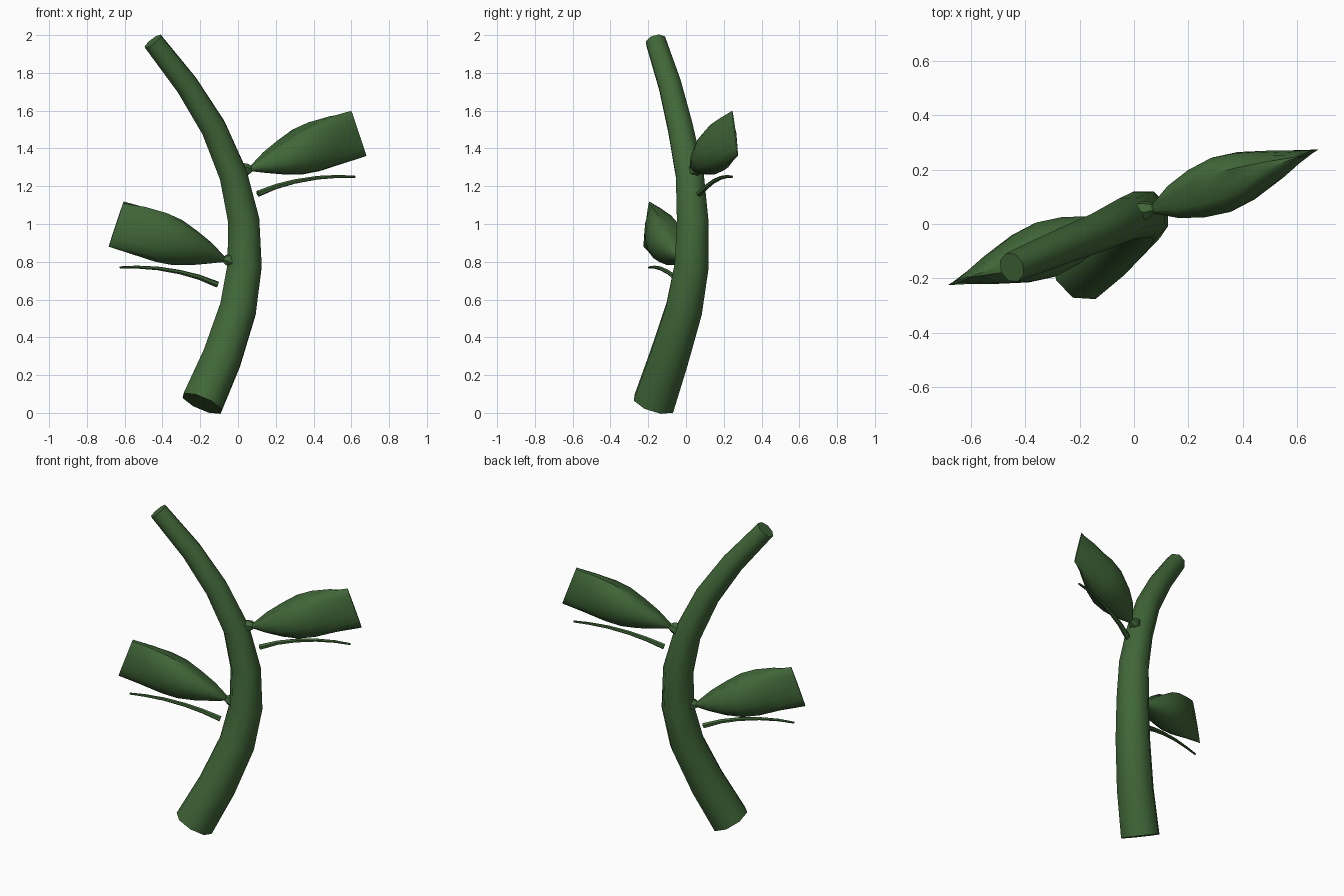
import bpy, bmesh
from math import sin, cos, pi, radians
from mathutils import Vector, Matrix

cube = bpy.data.objects.get("Cube")
if cube:
    bpy.data.objects.remove(cube)

green = bpy.data.materials.new("leaf green")
green.use_nodes = True
colour = (0.052, 0.135, 0.04, 1)
green.diffuse_color = colour
green.node_tree.nodes["Principled BSDF"].inputs["Base Color"].default_value = colour


def loft(name, rings):
    """Skin a list of point rings, cap both ends and shade smoothly."""
    bm = bmesh.new()
    loops = [[bm.verts.new(p) for p in ring] for ring in rings]
    n = len(loops[0])
    for a, b in zip(loops, loops[1:]):
        for i in range(n):
            j = (i + 1) % n
            bm.faces.new((a[i], a[j], b[j], b[i]))
    bm.faces.new(loops[0][::-1])
    bm.faces.new(loops[-1])
    bmesh.ops.recalc_face_normals(bm, faces=bm.faces)
    mesh = bpy.data.meshes.new(name)
    bm.to_mesh(mesh)
    bm.free()
    mesh.materials.append(green)
    obj = bpy.data.objects.new(name, mesh)
    bpy.context.collection.objects.link(obj)
    bpy.ops.object.select_all(action='DESELECT')
    obj.select_set(True)
    bpy.context.view_layer.objects.active = obj
    bpy.ops.object.shade_smooth_by_angle(angle=radians(50))
    return obj


def tube(name, path, sides):
    """Tube along (x, y, z, radius) stations."""
    pts = [Vector(p[:3]) for p in path]
    rings = []
    for i, p in enumerate(pts):
        tangent = pts[min(i + 1, len(pts) - 1)] - pts[max(i - 1, 0)]
        turn = Vector((0, 0, 1)).rotation_difference(tangent)
        angles = [2 * pi * (k + 0.5) / sides for k in range(sides)]
        rings.append([p + turn @ Vector((cos(a), sin(a), 0)) * path[i][3] for a in angles])
    return loft(name, rings)


# Main stem, bowed and tapering upward
tube("main_stem", [
    (-0.19, -0.17, 0.05, 0.118), (-0.085, -0.09, 0.29, 0.112),
    (0.0, -0.01, 0.55, 0.105), (0.035, 0.03, 0.78, 0.098),
    (0.03, 0.035, 1.02, 0.09), (-0.025, 0.02, 1.26, 0.08),
    (-0.13, -0.03, 1.51, 0.072), (-0.27, -0.085, 1.735, 0.065),
    (-0.45, -0.16, 1.967, 0.057)], 8)

# Leaf pod sections: fraction along, top z, bottom z, half width
SECTIONS = [
    (0, 1.30, 1.28, 0.01), (0.15, 1.38, 1.27, 0.065), (0.3, 1.445, 1.262, 0.095),
    (0.45, 1.505, 1.262, 0.108), (0.6, 1.545, 1.28, 0.095),
    (0.8, 1.58, 1.32, 0.055), (1, 1.60, 1.36, 0.004)]
SIDES = 14
root = Vector((0.06, 0.05, 0))
top_tip, low_tip = Vector((0.60, 0.245, 0)), Vector((0.68, 0.275, 0))
across = Vector((-0.34, 0.94, 0))


def leaf_rings():
    rings = []
    for t, top, low, width in SECTIONS:
        upper = root.lerp(top_tip, t) + Vector((0, 0, top))
        lower = root.lerp(low_tip, t) + Vector((0, 0, low))
        ring = []
        for k in range(SIDES):
            a = 2 * pi * k / SIDES
            p = upper.lerp(lower, (1 - cos(a)) / 2) + across * width * sin(a)
            # Back edge sits a little higher, with a shallow groove on top
            p.z += 0.15 * width * sin(a) - (0.2 * width if k == 0 else 0)
            ring.append(p)
        rings.append(ring)
    return rings


# The lower leaf set is the upper one turned half round and dropped
half_turn = Matrix.Translation((-0.005, 0.05, -0.48)) @ Matrix.Rotation(pi, 4, 'Z')
for label, place in (("upper", Matrix.Identity(4)), ("lower", half_turn)):
    leaf = loft(label + "_leaf", leaf_rings())
    stalk = tube(label + "_leaf_tendril", [
        (0.105, 0.07, 1.16, 0.017), (0.2, 0.11, 1.198, 0.014),
        (0.3, 0.145, 1.225, 0.012), (0.42, 0.185, 1.245, 0.01),
        (0.53, 0.22, 1.252, 0.008), (0.62, 0.245, 1.25, 0.006)], 6)
    node = tube(label + "_leaf_node", [
        (0.0, 0.03, 1.28, 0.03), (0.035, 0.05, 1.286, 0.037),
        (0.055, 0.055, 1.29, 0.03), (0.08, 0.06, 1.292, 0.012)], 6)
    for part in (leaf, stalk, node):
        part.data.transform(place)
